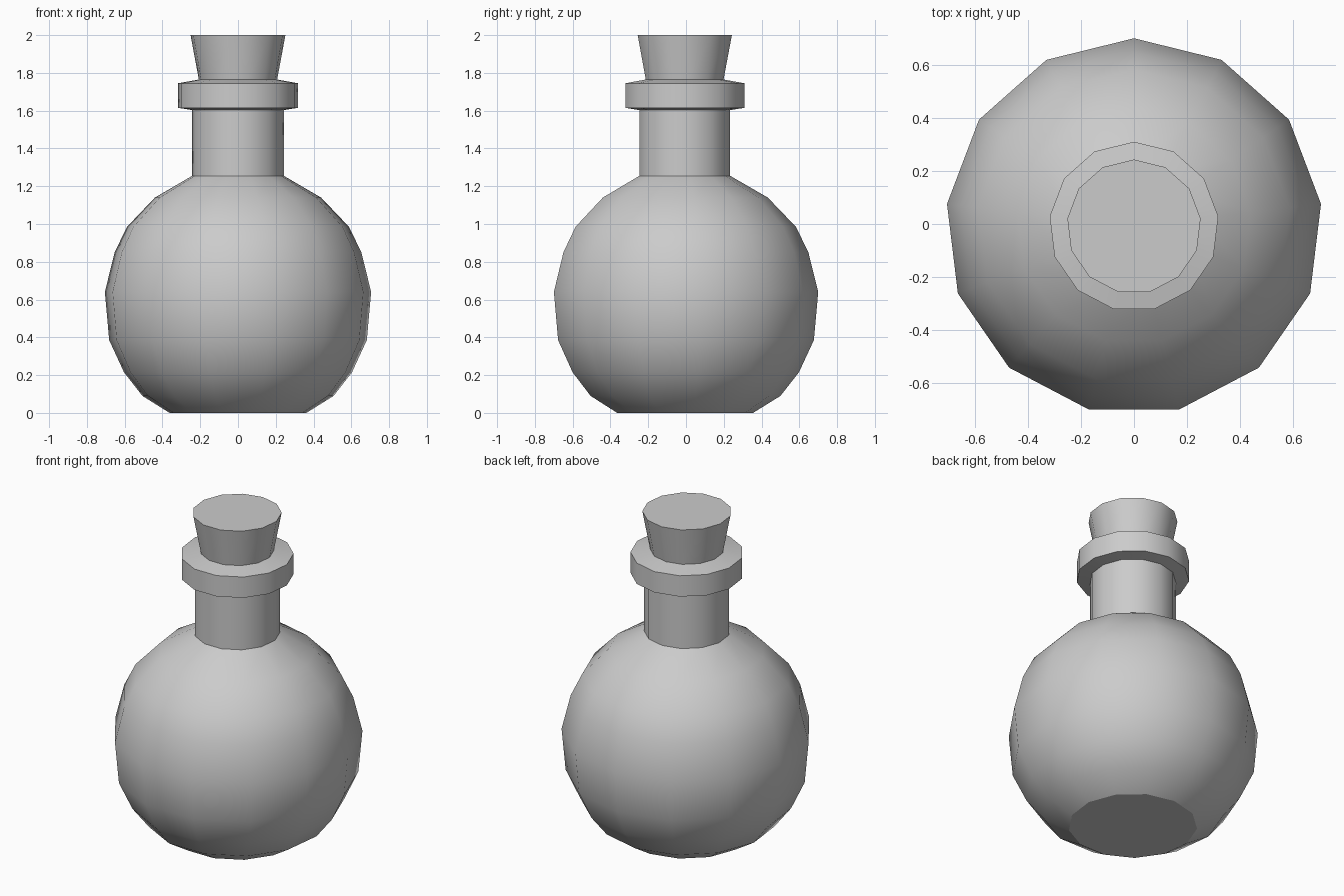
import bpy
import bmesh
from math import cos, sin, tau, radians

SIDES = 13
CENTRE_Y = -0.01

cube = bpy.data.objects.get("Cube")
if cube:
    bpy.data.objects.remove(cube, do_unlink=True)

# One plain grey for the whole model
GREY = (0.6, 0.6, 0.6, 1)
grey = bpy.data.materials.new("plain grey")
grey.use_nodes = True
grey.diffuse_color = GREY
grey.node_tree.nodes["Principled BSDF"].inputs["Base Color"].default_value = GREY


def lathe(name, profile, cap_bottom=False, cap_top=False):
    """Turn a (radius, height) profile into a 13-sided solid, one corner facing +y."""
    bm = bmesh.new()
    rings = []
    for r, z in profile:
        rings.append([bm.verts.new((-r * sin(tau * k / SIDES),
                                    r * cos(tau * k / SIDES) + CENTRE_Y, z))
                      for k in range(SIDES)])
    for low, high in zip(rings, rings[1:]):
        for k in range(SIDES):
            n = (k + 1) % SIDES
            bm.faces.new((low[k], low[n], high[n], high[k]))
    if cap_bottom:
        bm.faces.new(rings[0][::-1])
    if cap_top:
        bm.faces.new(rings[-1])
    mesh = bpy.data.meshes.new(name)
    bm.to_mesh(mesh)
    bm.free()
    mesh.materials.append(grey)
    obj = bpy.data.objects.new(name, mesh)
    bpy.context.collection.objects.link(obj)
    bpy.ops.object.select_all(action='DESELECT')
    obj.select_set(True)
    bpy.context.view_layer.objects.active = obj
    bpy.ops.object.shade_smooth_by_angle(angle=radians(30))
    return obj


# Round flask with a flat base
lathe("flask_body", [(0.365, 0), (0.51, 0.09), (0.608, 0.215), (0.687, 0.385),
                     (0.71, 0.64), (0.658, 0.85), (0.592, 0.985),
                     (0.443, 1.14), (0.244, 1.255)], cap_bottom=True)

# Straight neck
lathe("neck", [(0.244, 1.255), (0.244, 1.603)])

# Lip ring, slightly sloped above and below
lathe("lip", [(0.244, 1.603), (0.32, 1.615), (0.32, 1.745), (0.208, 1.765)])

# Tapered stopper
lathe("stopper", [(0.208, 1.76), (0.253, 2.0)], cap_top=True)
